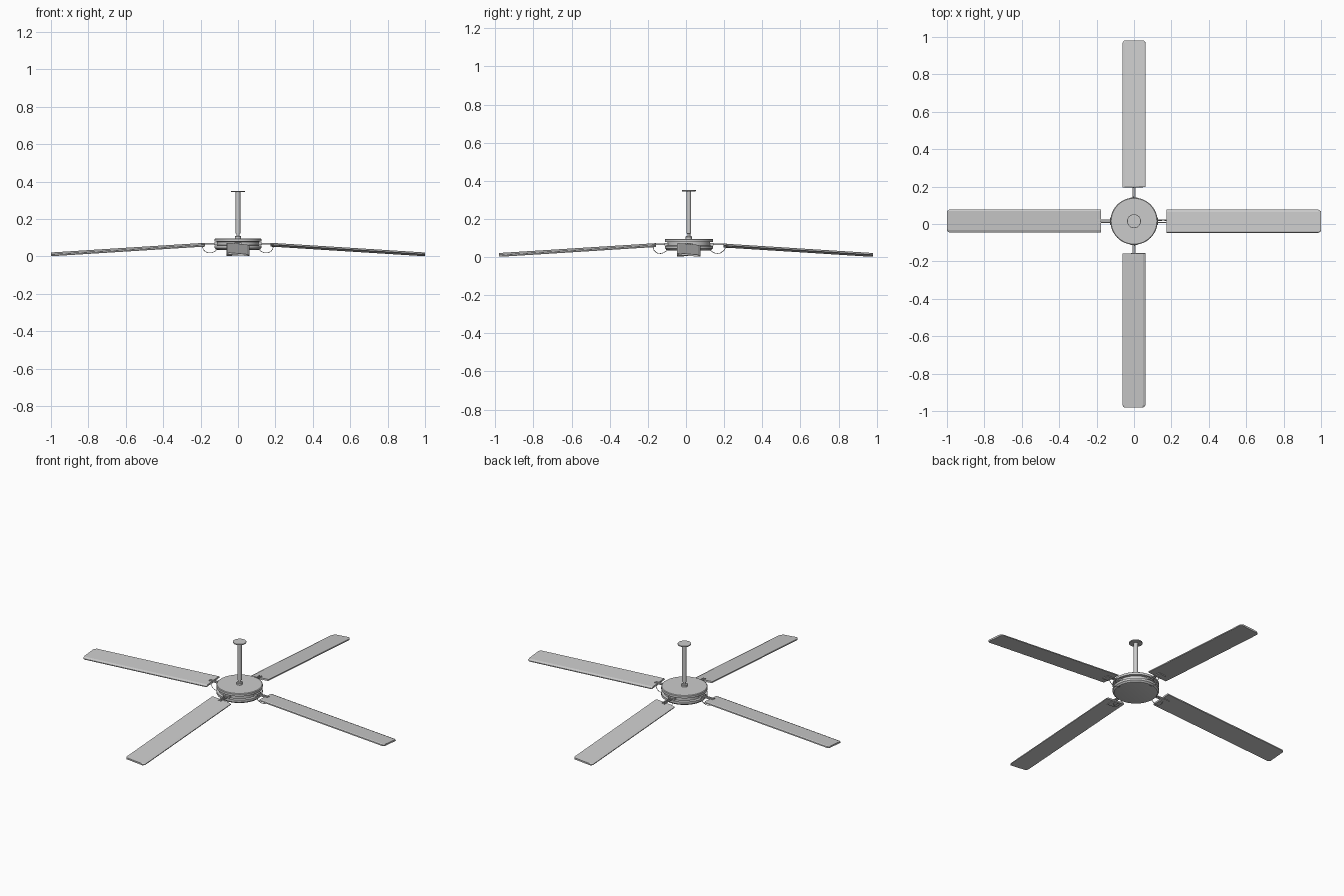
import bpy, bmesh, math
from mathutils import Matrix, Vector

if "Cube" in bpy.data.objects:
    bpy.data.objects.remove(bpy.data.objects["Cube"])

CY = 0.015                      # hub centre is slightly behind the origin


def make(name, bm, mat=None, smooth=True):
    if mat:
        bm.transform(mat)
    bmesh.ops.recalc_face_normals(bm, faces=bm.faces)
    me = bpy.data.meshes.new(name)
    bm.to_mesh(me)
    bm.free()
    ob = bpy.data.objects.new(name, me)
    bpy.context.collection.objects.link(ob)
    if smooth:
        bpy.ops.object.select_all(action='DESELECT')
        ob.select_set(True)
        bpy.context.view_layer.objects.active = ob
        bpy.ops.object.shade_smooth_by_angle(angle=math.radians(30))
    return ob


def loft(rings, closed_ends=True):
    bm = bmesh.new()
    vs = [[bm.verts.new(p) for p in ring] for ring in rings]
    n = len(vs[0])
    for a, b in zip(vs, vs[1:]):
        for i in range(n):
            j = (i + 1) % n
            bm.faces.new((a[i], a[j], b[j], b[i]))
    if closed_ends:
        bm.faces.new(vs[0])
        bm.faces.new(vs[-1])
    return bm


def lathe(name, profile, n=48):
    rings = [[(r * math.cos(2 * math.pi * i / n), CY + r * math.sin(2 * math.pi * i / n), z)
              for i in range(n)] for r, z in profile]
    return make(name, loft(rings))


def box(name, lo, hi, mat):
    rings = [[(x, lo[1], lo[2]), (x, hi[1], lo[2]), (x, hi[1], hi[2]), (x, lo[1], hi[2])]
             for x in (lo[0], hi[0])]
    return make(name, loft(rings), mat, False)


def wire(name, pts, radius, mat):
    cu = bpy.data.curves.new(name, 'CURVE')
    cu.dimensions = '3D'
    cu.bevel_depth = radius
    cu.bevel_resolution = 2
    cu.use_fill_caps = True
    sp = cu.splines.new('BEZIER')
    sp.bezier_points.add(len(pts) - 1)
    for bp, p in zip(sp.bezier_points, pts):
        bp.co = p
        bp.handle_left_type = bp.handle_right_type = 'AUTO'
    ob = bpy.data.objects.new(name, cu)
    ob.matrix_world = mat
    bpy.context.collection.objects.link(ob)


# Motor housing: two discs with a groove between them
lathe("motor_housing", [(0.105, 0.034), (0.118, 0.037), (0.122, 0.043), (0.126, 0.045),
                        (0.126, 0.058), (0.112, 0.060), (0.112, 0.078), (0.126, 0.080),
                        (0.126, 0.093), (0.122, 0.096)])

# Down rod, collar and ceiling plate
lathe("down_rod", [(0.008, 0.094), (0.008, 0.122), (0.0125, 0.123), (0.0125, 0.348)], 24)
lathe("rod_collar", [(0.017, 0.094), (0.017, 0.106), (0.013, 0.110)], 24)
lathe("ceiling_plate", [(0.036, 0.345), (0.037, 0.347), (0.037, 0.350), (0.036, 0.351)], 32)

# Blade cross-section (across, up) with bevelled long edges
section = [(-0.062, -0.005), (0.062, -0.005), (0.062, 0.000), (0.048, 0.005),
           (-0.056, 0.005), (-0.062, 0.002)]
TIP_Z, SLOPE, PITCH = 0.0115, math.atan(0.0627), math.radians(-5.0)

# Four arms: direction, blade start, blade end (the rear blade is shorter)
for side, ang, r0, r1 in (("right", 0, 0.172, 0.999), ("back", 90, 0.180, 0.966),
                          ("left", 180, 0.175, 0.999), ("front", 270, 0.170, 0.995)):
    spin = Matrix.Translation((0, CY, 0)) @ Matrix.Rotation(math.radians(ang), 4, 'Z')
    tilt = (spin @ Matrix.Translation((r1, 0, TIP_Z)) @ Matrix.Rotation(SLOPE, 4, 'Y')
            @ Matrix.Rotation(PITCH, 4, 'X'))
    L = r1 - r0
    stations = ((-L, 1.0), (-0.012, 1.0), (0.0, 0.86))
    make(side + "_blade", loft([[(x, y * k, z) for y, z in section] for x, k in stations]),
         tilt, False)
    # Blade clamp under the root
    box(side + "_clamp", (-L + 0.003, -0.022, -0.009), (-L + 0.045, 0.022, -0.004), tilt)
    # Twin-bar bracket and its outer cross plate
    for tag, y in (("a", -0.006), ("b", 0.006)):
        box(side + "_arm_" + tag, (0.10, y - 0.003, 0.064), (r0 + 0.02, y + 0.003, 0.071), spin)
    box(side + "_arm_foot", (0.10, -0.02, 0.061), (0.128, 0.02, 0.074), spin)
    # Hanging safety wire
    wire(side + "_safety_wire", [Vector(p) for p in (
        (0.105, 0.0, 0.045), (0.122, 0.002, 0.029), (0.150, 0.004, 0.019),
        (0.178, 0.003, 0.030), (r0 + 0.02, 0.0, 0.060))], 0.0016, spin)
